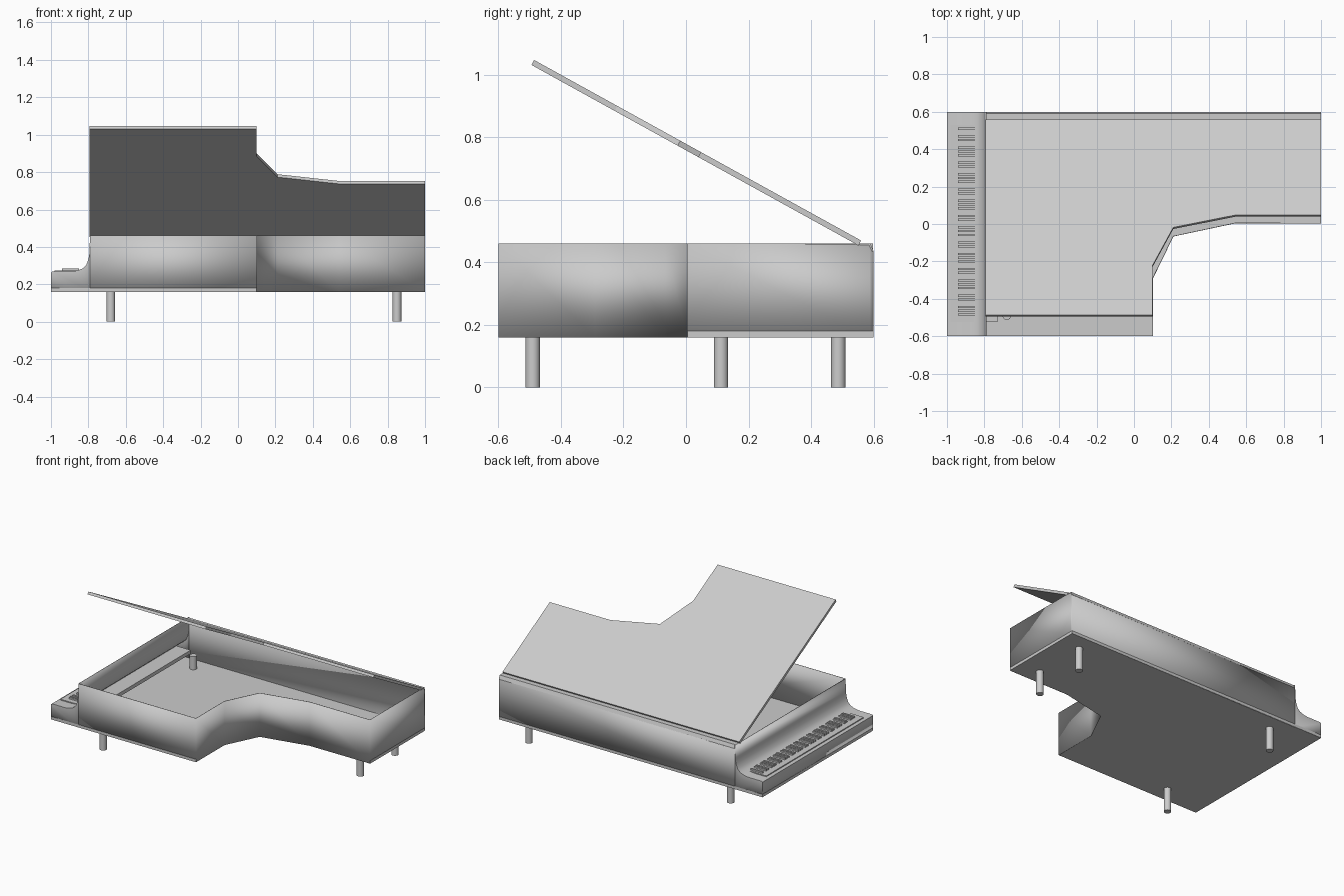
import bpy, bmesh, math

if "Cube" in bpy.data.objects:
    bpy.data.objects.remove(bpy.data.objects["Cube"])


def finish(name, bm, thick=0, smooth=None):
    bmesh.ops.recalc_face_normals(bm, faces=bm.faces[:])
    me = bpy.data.meshes.new(name)
    bm.to_mesh(me)
    bm.free()
    ob = bpy.data.objects.new(name, me)
    bpy.context.collection.objects.link(ob)
    if thick:
        m = ob.modifiers.new("thickness", 'SOLIDIFY')
        m.thickness, m.offset = thick, 0
    if smooth:
        bpy.ops.object.select_all(action='DESELECT')
        ob.select_set(True)
        bpy.context.view_layer.objects.active = ob
        bpy.ops.object.shade_smooth_by_angle(angle=math.radians(smooth))
    return ob


def prism(bm, pts, vec):
    """Extrude a closed 3D polygon along vec into a solid."""
    a = [bm.verts.new(p) for p in pts]
    b = [bm.verts.new([p[i] + vec[i] for i in range(3)]) for p in pts]
    bm.faces.new(a)
    bm.faces.new(b[::-1])
    for i in range(len(a)):
        j = (i + 1) % len(a)
        bm.faces.new((a[i], b[i], b[j], a[j]))


def box(bm, x0, x1, y0, y1, z0, z1):
    prism(bm, [(x0, y0, z0), (x1, y0, z0), (x1, y1, z0), (x0, y1, z0)], (0, 0, z1 - z0))


# Case floor
bend = [(1, 0.005), (0.54, 0.005), (0.21, -0.065), (0.1, -0.29), (0.1, -0.598)]
bm = bmesh.new()
prism(bm, [(x, y, 0.16) for x, y in [(-1, 0.6), (1, 0.6)] + bend[:-1] + [(0.1, -0.6), (-1, -0.6)]],
      (0, 0, 0.02))
finish("case_floor", bm)

# Thin curved rim, slightly lower along the rear edge
path = [(-0.79, 0.598, 0.437), (0.998, 0.598, 0.437), (0.998, 0.588, 0.459)]
path += [(min(x, 0.998), y, 0.46) for x, y in bend] + [(-0.79, -0.598, 0.46)]
bm = bmesh.new()
low = [bm.verts.new((x, y, 0.16)) for x, y, z in path]
top = [bm.verts.new(p) for p in path]
for i in range(len(path) - 1):
    bm.faces.new((low[i], low[i + 1], top[i + 1], top[i]))
finish("case_rim", bm, 0.004, 60)

# Hinge lip along the rear edge
bm = bmesh.new()
prof = [(0.6, 0.435), (0.59, 0.46), (0.555, 0.46), (0.555, 0.455), (0.585, 0.455), (0.595, 0.435)]
prism(bm, [(-0.79, y, z) for y, z in prof], (1.79, 0, 0))
finish("hinge_lip", bm)

# Keyboard shelf: curved sheet rising into the fall board, with end cheeks
prof = [(-0.998, 0.16), (-0.998, 0.262), (-0.992, 0.267), (-0.89, 0.267), (-0.86, 0.272),
        (-0.83, 0.283), (-0.81, 0.303), (-0.798, 0.335), (-0.792, 0.37), (-0.79, 0.46)]
bm = bmesh.new()
ends = [[bm.verts.new((x, y, z)) for x, z in prof] for y in (-0.598, 0.598)]
for i in range(len(prof) - 1):
    bm.faces.new((ends[0][i], ends[0][i + 1], ends[1][i + 1], ends[1][i]))
for y, e in zip((-0.598, 0.598), ends):
    bm.faces.new(e + [bm.verts.new((-0.79, y, 0.16))])
finish("keyboard_shelf", bm, 0.004, 50)

# Key slab, passing through the fall board into the case
bm = bmesh.new()
box(bm, -0.98, -0.73, -0.525, 0.53, 0.25, 0.275)
finish("white_keys", bm)

# Raised dark keys in the usual groups of two and three
pitch = 1.055 / 52
bm = bmesh.new()
for i in range(51):
    if "ABCDEFG"[i % 7] in "ACDFG":
        y = 0.53 - (i + 1) * pitch
        box(bm, -0.94, -0.85, y - 0.006, y + 0.006, 0.27, 0.285)
finish("black_keys", bm)

# Tilted lid, drawn as (x, distance from hinge)
ang = math.radians(28.9)
c, s = math.cos(ang), math.sin(ang)
shape = [(-0.795, 0), (1, 0), (1, 0.585), (0.54, 0.585), (0.21, 0.66), (0.1, 0.89),
         (0.1, 1.194), (-0.795, 1.194)]
bm = bmesh.new()
prism(bm, [(x, 0.551 - d * c, 0.454 + d * s) for x, d in shape], (0, 0.018 * s, 0.018 * c))
finish("lid", bm)

# Round legs, poking through the floor
for x, y in [(-0.68, -0.49), (-0.68, 0.487), (0.85, 0.112), (0.85, 0.487)]:
    bpy.ops.mesh.primitive_cylinder_add(vertices=32, radius=0.023, depth=0.27, location=(x, y, 0.135))
    bpy.context.object.name = "leg"
    bpy.ops.object.shade_smooth_by_angle(angle=math.radians(40))
